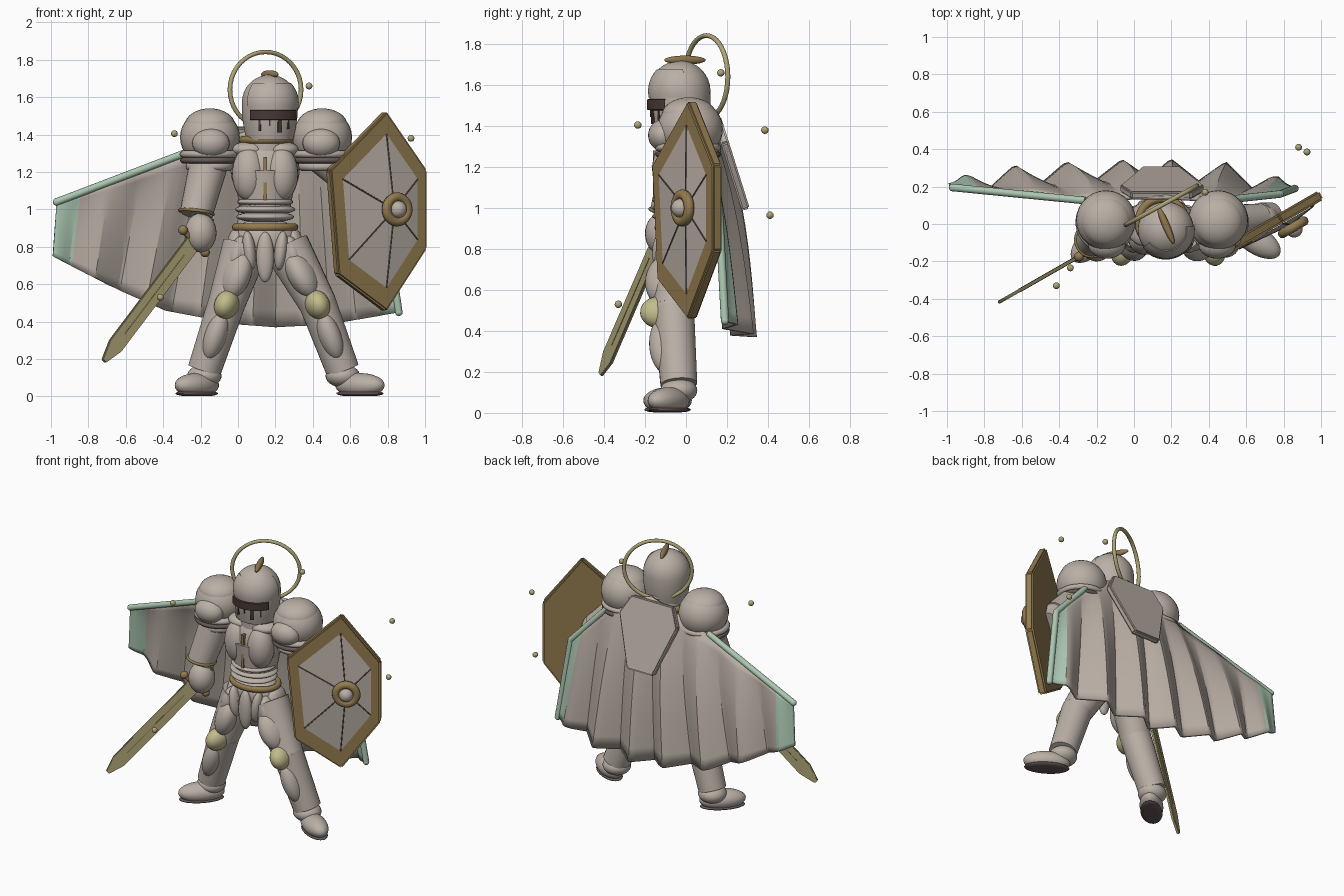
import bpy, bmesh, math
from mathutils import Vector, Matrix

old = bpy.data.objects.get("Cube")
if old:
    bpy.data.objects.remove(old, do_unlink=True)


def paint(name, *rgb):
    m = bpy.data.materials.new(name)
    m.use_nodes = True
    m.diffuse_color = (*rgb, 1)
    m.node_tree.nodes["Principled BSDF"].inputs["Base Color"].default_value = (*rgb, 1)
    return m


ARMOUR = paint("warm grey armour", .49, .43, .38)
CLOTH = paint("grey cloth", .48, .42, .37)
GOLD = paint("dark gold", .29, .2, .08)
BRASS = paint("pale brass", .43, .38, .19)
KNEE = paint("light yellow", .54, .5, .26)
MINT = paint("mint trim", .41, .57, .44)
DARK = paint("visor brown", .06, .04, .035)
RIM = paint("mauve brown", .13, .10, .092)
X, Y, Z = Vector((1, 0, 0)), Vector((0, 1, 0)), Vector((0, 0, 1))


def finish(name, bm, mats, angle=35):
    me = bpy.data.meshes.new(name)
    bmesh.ops.recalc_face_normals(bm, faces=bm.faces)
    bm.to_mesh(me)
    bm.free()
    ob = bpy.data.objects.new(name, me)
    bpy.context.collection.objects.link(ob)
    for m in mats:
        me.materials.append(m)
    bpy.ops.object.select_all(action="DESELECT")
    ob.select_set(True)
    bpy.context.view_layer.objects.active = ob
    bpy.ops.object.shade_smooth_by_angle(angle=math.radians(angle))
    return ob


def frame(loc, x, y, z):
    m = Matrix((x, y, z)).transposed().to_4x4()
    m.translation = Vector(loc)
    return m


def aim(loc, axis):
    """Matrix whose z axis follows the given direction."""
    return Matrix.Translation(loc) @ Vector(axis).to_track_quat("Z", "Y").to_matrix().to_4x4()


def ball(name, loc, size, mat=ARMOUR, axis=Z):
    bm = bmesh.new()
    bmesh.ops.create_uvsphere(bm, u_segments=28, v_segments=16, radius=1)
    place = Matrix.Translation(loc) if axis == Z else aim(loc, axis)
    bm.transform(place @ Matrix.Diagonal((*size, 1)))
    return finish(name, bm, [mat], 60)


def limb(name, a, b, r1, r2, mat=ARMOUR, sides=24):
    a, b = Vector(a), Vector(b)
    bm = bmesh.new()
    bmesh.ops.create_cone(bm, cap_ends=True, segments=sides, radius1=r1, radius2=r2, depth=(b - a).length)
    bm.transform(aim((a + b) / 2, b - a))
    return finish(name, bm, [mat])


def lathe(name, profile, place, mat, sweep=360, start=0, steps=40):
    bm = bmesh.new()
    vs = [bm.verts.new((r, 0, z)) for r, z in profile]
    es = [bm.edges.new(p) for p in zip(vs, vs[1:])]
    bmesh.ops.spin(bm, geom=vs + es, cent=(0, 0, 0), axis=Z, angle=math.radians(sweep), steps=steps)
    bmesh.ops.remove_doubles(bm, verts=bm.verts, dist=.0005)
    bm.transform(place @ Matrix.Rotation(math.radians(start), 4, "Z"))
    return finish(name, bm, [mat], 45)


def ring(name, place, major, minor, mat, tall=1):
    pts = [(major + minor * math.cos(a * math.pi / 5), tall * minor * math.sin(a * math.pi / 5)) for a in range(11)]
    return lathe(name, pts, place, mat)


def prism(name, pts, depth, place, mat, bevel=0):
    bm = bmesh.new()
    face = bm.faces.new([bm.verts.new((u, v, -depth / 2)) for u, v in pts])
    ext = bmesh.ops.extrude_face_region(bm, geom=[face])["geom"]
    bmesh.ops.translate(bm, verts=[g for g in ext if isinstance(g, bmesh.types.BMVert)], vec=(0, 0, depth))
    if bevel:
        bmesh.ops.bevel(bm, geom=bm.edges[:], offset=bevel, segments=2, affect="EDGES")
    bm.transform(place)
    return finish(name, bm, [mat])


# helmet, turned a little to its left
def arc(r, low, high):
    return [(r * math.cos(a), 1.57 + r * math.sin(a)) for a in [low + (high - low) * i / 8 for i in range(9)]]


HEAD = Matrix.Translation((.17, -.03, 0)) @ Matrix.Rotation(math.radians(23), 4, "Z")
lathe("helmet", arc(.15, math.pi / 2, 0) + [(.149, 1.5), (.138, 1.43), (.125, 1.37), (0, 1.37)], HEAD, ARMOUR)
lathe("visor", [(.14, 1.535), (.16, 1.53), (.16, 1.48), (.14, 1.476), (.14, 1.535)], HEAD, DARK, 105, -155)
lathe("brow_plate", arc(.155, .75, -.2) + arc(.14, -.2, .75) + arc(.155, .75, -.2)[:1], HEAD, ARMOUR, 150, -165)
for i, drop in enumerate([.06, .035, .07, .05]):
    a = math.radians(-135 + i * 22)
    spot = Vector((.142 * math.cos(a), .142 * math.sin(a), 1.48 - drop / 2))
    out = Vector((math.cos(a), math.sin(a), 0))
    w = .012 if i == 2 else .005
    prism("breathing_slot", [(-w, -drop / 2), (w, -drop / 2), (w, drop / 2), (-w, drop / 2)], .009,
          HEAD @ frame(spot, Z.cross(out), Z, out), DARK)
ball("helmet_crest", (.17, -.005, 1.722), (.02, .022, .11), GOLD, (.39, -.92, 0))
ring("neck_ring", Matrix.Translation((.15, .01, 1.372)), .125, .022, GOLD)
limb("neck", (.15, 0, 1.28), (.16, -.01, 1.4), .12, .11)

# halo and floating sparks
side = Vector((.877, .48, 0))
ring("halo", frame((.147, .1, 1.64), side, Z * .93, side.cross(Z)), .217, .0125, BRASS)
for p in [(.38, .17, 1.66), (-.34, -.235, 1.405), (.925, .385, 1.38), (-.415, -.33, .53), (.88, .41, .965)]:
    ball("spark", p, (.018,) * 3, BRASS)

# torso
CX = .145
ball("chest", (CX, 0, 1.21), (.185, .145, .18))
limb("ribcage", (CX, -.01, 1.0), (CX, 0, 1.2), .135, .168)
ball("pelvis", (CX, 0, .84), (.17, .125, .12))
for s in (-1, 1):
    ball("breast_plate", (CX + s * .086, -.08, 1.19), (.09, .085, .145))
    ball("collar_plate", (CX + s * .08, -.03, 1.32), (.1, .09, .045))
prism("breast_ridge", [(-.009, 1.05), (.009, 1.05), (.009, 1.28), (-.009, 1.28)], .03,
      frame((CX, -.145, 0), X, Z, -Y), GOLD)
for z, w in [(1.04, .15), (1.0, .162), (.96, .155)]:
    ball("waist_plate", (CX, -.03, z), (w, .135, .03))
ring("belt", Matrix.Translation((CX, -.015, .905)) @ Matrix.Diagonal((1, .78, 1, 1)), .158, .02, GOLD)

# hanging hip plates
ball("front_tasset", (CX, -.125, .745), (.047, .035, .135))
for s in (-1, 1):
    ball("inner_tasset", (CX + s * .085, -.115, .78), (.05, .035, .105), axis=(s * .12, 0, 1))
    ball("outer_tasset", (CX + s * .15, -.085, .75), (.068, .05, .11), axis=(s * -.25, 0, 1))
    ball("side_tasset", (CX + s * .15, 0, .8), (.055, .09, .1))

# legs: hip, knee, ankle, toe direction
legs = {"right": [(.04, -.02, .8), (-.06, -.06, .5), (-.18, -.035, .14), (-.1, -.1, 0)],
        "left": [(.26, -.02, .8), (.425, -.06, .5), (.56, -.035, .14), (.14, -.09, 0)]}
for name, pts in legs.items():
    hip, knee, ankle, toe = map(Vector, pts)
    shin = ankle - knee
    thigh = knee - hip
    limb(name + "_thigh", hip, knee, .125, .1)
    ball(name + "_thigh_plate", hip.lerp(knee, .5) - Y * .055, (.105, .075, .14), axis=thigh)
    ball(name + "_knee_joint", knee, (.1, .1, .1))
    ball(name + "_knee_pad", knee + Vector((0, -.07, -.01)), (.095, .065, .08), KNEE, shin)
    limb(name + "_shin", knee, ankle, .1, .09)
    ball(name + "_shin_plate", knee.lerp(ankle, .48) - Y * .06, (.072, .06, .14), axis=shin)
    ball(name + "_ankle", ankle - Z * .03, (.092, .09, .062))
    fwd = toe.normalized()
    out = Z.cross(fwd)
    mid = Vector((ankle.x + .015, ankle.y, .055)) + toe * .55
    for part, size, z, mat in [("foot", (.15, .075, .065), .06, ARMOUR), ("sole", (.145, .07, .018), .016, RIM)]:
        ob = ball(name + "_" + part, (0, 0, 0), size, mat)
        ob.data.transform(frame((mid.x, mid.y, z), fwd, out, Z))
        for v in ob.data.vertices:
            v.co.z = max(v.co.z, .003 if part == "sole" else .018)

# shoulders
for name, x, s in [("right", -.15, -1), ("left", .45, 1)]:
    ball(name + "_pauldron", (x, .02, 1.385), (.16, .16, .152))
    ball(name + "_pauldron_cap", (x, .015, 1.45), (.135, .135, .09))
    ball(name + "_pauldron_front", (x - s * .005, -.11, 1.355), (.1, .075, .078))
    ring(name + "_pauldron_rim", Matrix.Translation((x, .01, 1.262)), .14, .02, RIM, .8)
    ring(name + "_pauldron_band", Matrix.Translation((x, .01, 1.295)), .138, .025, ARMOUR, .8)
    ring(name + "_arm_band", Matrix.Translation((x, .005, 1.23)), .105, .025, ARMOUR)

# arms
limb("right_forearm", (-.15, -.01, 1.27), (-.225, -.09, .97), .105, .088)
ring("right_cuff", aim((-.222, -.085, .985), (-.12, -.12, -1)), .09, .009, GOLD)
ball("right_hand", (-.2, -.115, .875), (.085, .085, .105))
limb("left_upper_arm", (.46, 0, 1.28), (.68, .03, 1.08), .1, .08)
ball("left_elbow", (.685, .03, 1.06), (.088, .075, .088))
limb("left_forearm", (.685, .04, 1.06), (.74, .05, .99), .075, .065)

# sword
down = Vector((-.49, -.28, -.65)).normalized()
wide = Vector((-.655, -.374, .656)).normalized()
SWORD = frame((-.235, -.14, .83), down, wide, down.cross(wide))
prism("blade", [(0, -.047), (.74, -.047), (.85, -.014), (.85, .014), (.74, .047), (0, .047)], .018, SWORD, BRASS, .004)
for s in (-1, 1):
    prism("fuller", [(.1, -.003), (.66, -.003), (.66, .003), (.1, .003)], .003,
          SWORD @ Matrix.Translation((0, 0, s * .009)), GOLD)
    ball("guard_end", SWORD @ Vector((0, s * .09, 0)), (.026,) * 3, GOLD)
limb("guard", SWORD @ Vector((0, -.09, 0)), SWORD @ Vector((0, .09, 0)), .017, .017, GOLD)
limb("grip", SWORD @ Vector((-.16, 0, 0)), SWORD @ Vector((0, 0, 0)), .02, .02, GOLD)

# shield: gold hexagon, raised grey panel, seams and boss
u = Vector((.866, .5, 0))
SHIELD = frame((.74, .005, 0), u, Z, u.cross(Z))
hexagon = [(.05, 1.525), (.3, 1.21), (.3, .79), (.05, .455), (-.25, .65), (-.3, 1.21)]
prism("shield_plate", hexagon, .055, SHIELD, GOLD, .01)
apex = Vector((.08, 1.0, .055))
bm = bmesh.new()
tip = bm.verts.new(apex)
inner = [Vector((.03, 1.0, 0)).lerp(Vector((a, b, 0)), .77) + Z * .03 for a, b in hexagon]
loop = [bm.verts.new(c) for c in inner]
for i in range(len(loop)):
    bm.faces.new((tip, loop[i - 1], loop[i]))
bm.faces.new(loop)
bm.transform(SHIELD)
finish("shield_panel", bm, [ARMOUR], 3)
for c in inner:
    limb("shield_seam", SHIELD @ apex, SHIELD @ c, .004, .004, RIM, 8)
ring("boss_ring", SHIELD @ Matrix.Translation((.085, 1.0, .075)), .065, .026, GOLD)
ball("boss", SHIELD @ Vector((.085, 1.0, .085)), (.046, .046, .046))


# pleated cape
def along(table, s):
    for a, b in zip(table, table[1:]):
        if s <= b[0] + 1e-6:
            return Vector(a[1:]).lerp(Vector(b[1:]), (s - a[0]) / (b[0] - a[0]))


top = [(0, -.97, .2, 1.04), (.3, -.28, .13, 1.3), (.5, .05, .14, 1.42), (.62, .17, .14, 1.46),
       (.75, .35, .13, 1.4), (.85, .5, .13, 1.3), (1, .78, .16, 1.0)]
hem = [(0, -.99, .21, .75), (.17, -.68, .25, .59), (.33, -.39, .27, .46), (.53, 0, .285, .385),
       (.65, .2, .285, .37), (.8, .49, .27, .385), (1, .86, .19, .45)]
COLS, ROWS = 106, 12
bm = bmesh.new()
grid = []
for i in range(COLS + 1):
    s = i / COLS
    wave = abs(((s - .043) * 6.6) % 1 - .5) * 4 - 1
    fade = min(1, s * 14, (1 - s) * 14)
    col = []
    for j in range(ROWS + 1):
        t = j / ROWS
        p = along(top, s).lerp(along(hem, s), t)
        p.y += .055 * wave * fade * t ** .7 + .04 * math.sin(math.pi * s) * math.sin(math.pi * t ** .8)
        col.append(bm.verts.new(p))
    grid.append(col)
for i in range(COLS):
    for j in range(ROWS):
        f = bm.faces.new((grid[i][j], grid[i + 1][j], grid[i + 1][j + 1], grid[i][j + 1]))
        f.material_index = int(i < COLS * .048 or i >= COLS * .95)
cape = finish("cape", bm, [CLOTH, MINT], 20)
thick = cape.modifiers.new("thickness", "SOLIDIFY")
thick.thickness, thick.offset = .018, 0

# mint edging
for a, b in [((-.26, .125, 1.31), (-.97, .195, 1.04)), ((.5, .13, 1.3), (.78, .16, 1.0)),
             ((.78, .16, 1.0), (.86, .19, .45))]:
    limb("cape_edging", a, b, .02, .02, MINT, 12)
    ball("edging_end", b, (.02,) * 3, MINT)

# back flap of the cape
slope = Vector((0, .3, -.954))
prism("cape_flap", [(-.17, .02), (-.23, .15), (-.11, .49), (.09, .49), (.22, .15), (.15, .02)], .04,
      frame((.155, .145, 1.46), X, slope, X.cross(slope)), CLOTH, .008)
